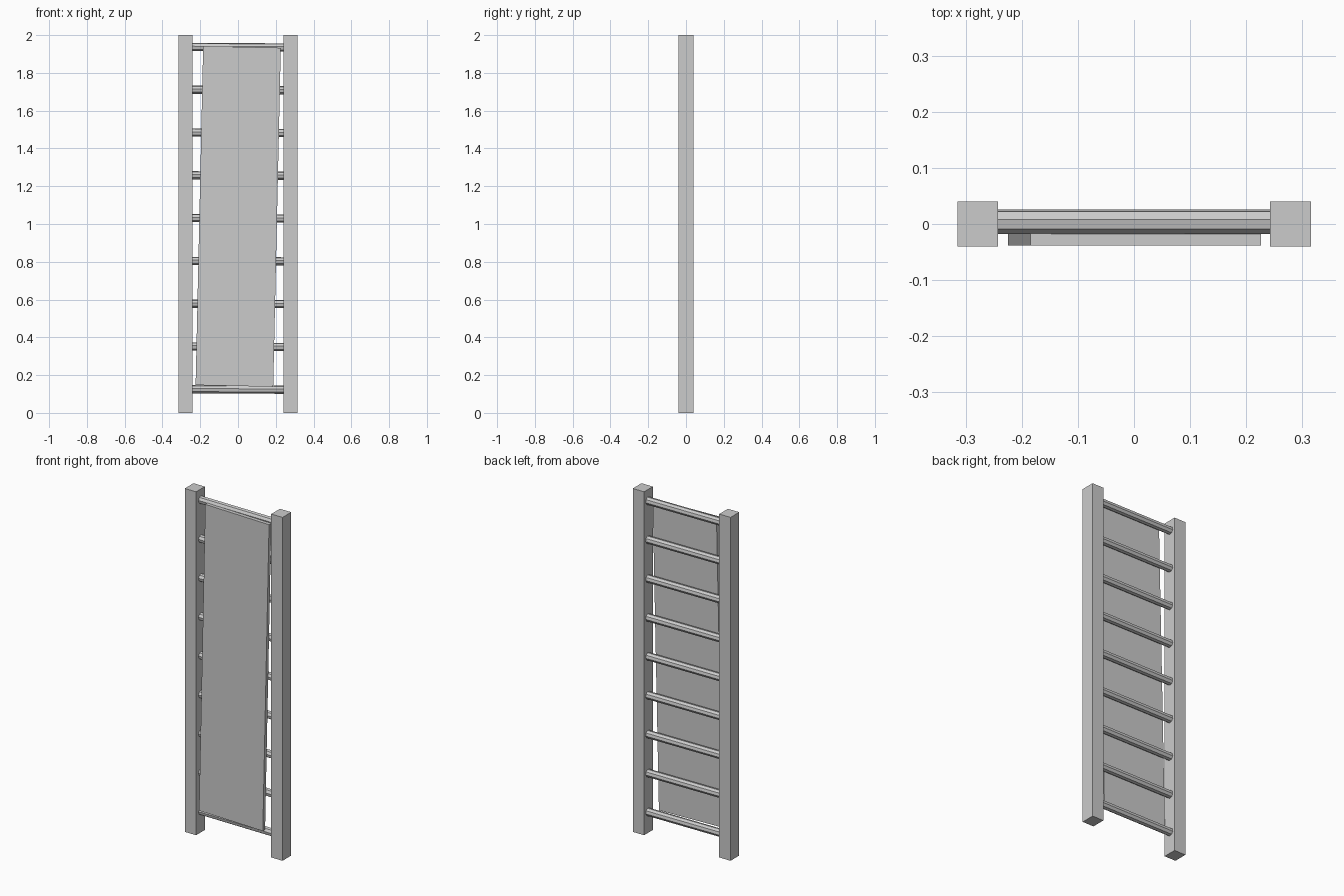
import bpy, math

if "Cube" in bpy.data.objects:
    bpy.data.objects.remove(bpy.data.objects["Cube"])


def box(name, size, loc, tilt=0.0):
    bpy.ops.mesh.primitive_cube_add(size=1, location=loc, rotation=(0, tilt, 0))
    ob = bpy.context.object
    ob.name = name
    ob.scale = size
    return ob


def rung(name, z, length, radius=0.022, sides=8):
    # octagonal bar along x, rolled so a corner sits just behind the top
    roll = math.radians(35)
    ring = [(radius * math.cos(roll + math.tau * i / sides),
             radius * math.sin(roll + math.tau * i / sides)) for i in range(sides)]
    verts = [(x, y, h) for x in (-length / 2, length / 2) for y, h in ring]
    faces = [(i, i + sides, (i + 1) % sides + sides, (i + 1) % sides)
             for i in range(sides)]
    faces += [tuple(range(sides)), tuple(reversed(range(sides, 2 * sides)))]
    # side winding outward, caps consistent
    faces = [tuple(reversed(f)) for f in faces]
    me = bpy.data.meshes.new(name)
    me.from_pydata(verts, [], faces)
    me.update()
    ob = bpy.data.objects.new(name, me)
    ob.location = (0, 0.004, z)
    ob.rotation_euler = (0, math.radians(0.3), 0)
    bpy.context.collection.objects.link(ob)
    return ob


# side posts
for side, sx in (("left", -1), ("right", 1)):
    box(side + "_post", (0.073, 0.08, 2.0), (sx * 0.2785, 0, 1.0))

# nine rungs, ends just inside the posts
for i in range(9):
    rung(f"rung_{i + 1}", 0.124 + i * 0.2265, 0.49)

# slightly crooked front board
box("front_board", (0.411, 0.021, 1.795), (0.001, -0.0275, 1.040), math.radians(1.28))
